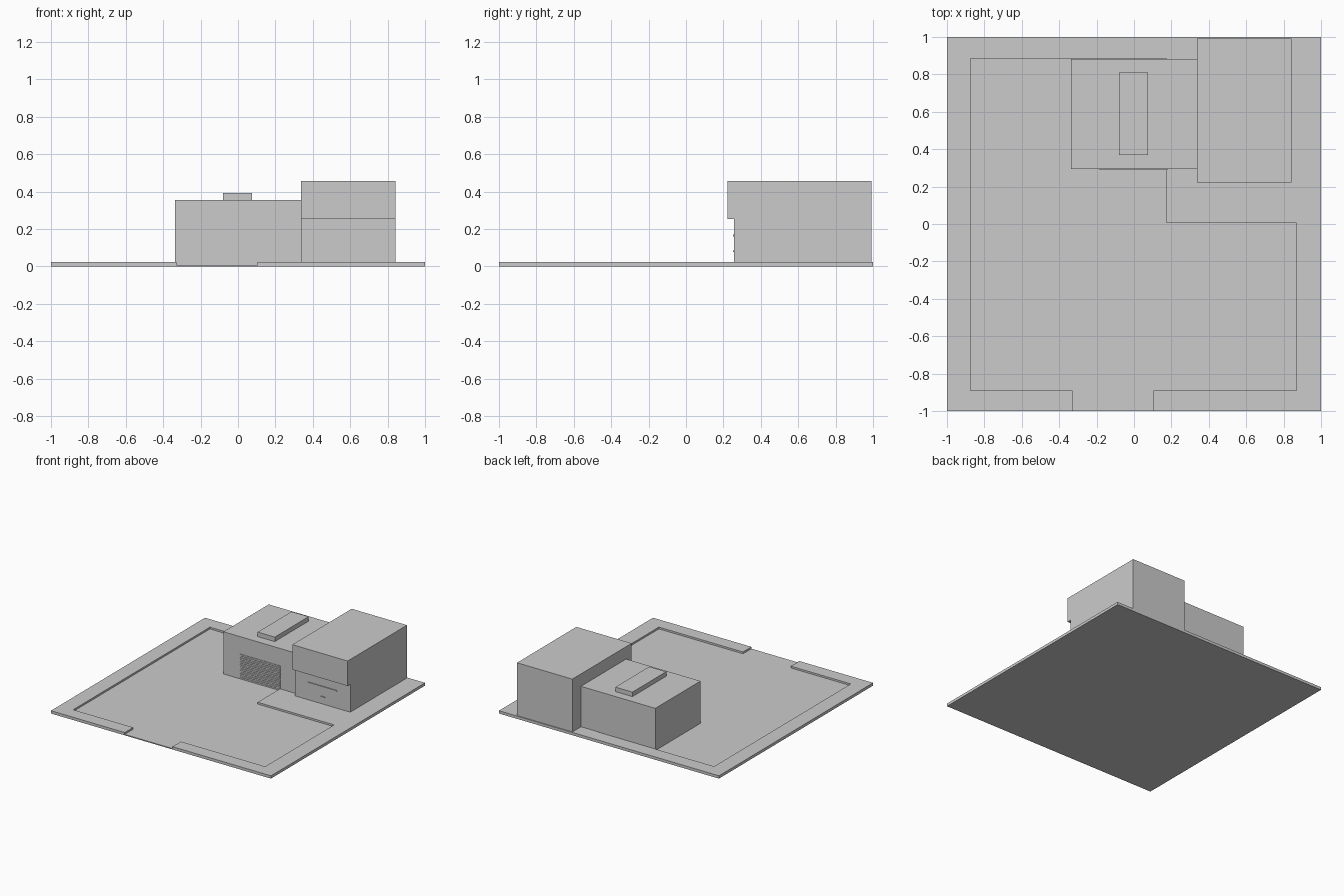
import bpy, bmesh
from mathutils import Vector

if "Cube" in bpy.data.objects:
    bpy.data.objects.remove(bpy.data.objects["Cube"])


def prism(name, outline, extrude):
    """Extrude a closed planar outline of 3D points along a vector."""
    bm = bmesh.new()
    face = bm.faces.new([bm.verts.new(p) for p in outline])
    res = bmesh.ops.extrude_face_region(bm, geom=[face], use_keep_orig=True)
    verts = [g for g in res["geom"] if isinstance(g, bmesh.types.BMVert)]
    bmesh.ops.translate(bm, verts=verts, vec=Vector(extrude))
    bmesh.ops.recalc_face_normals(bm, faces=bm.faces)
    mesh = bpy.data.meshes.new(name)
    bm.to_mesh(mesh)
    bm.free()
    obj = bpy.data.objects.new(name, mesh)
    bpy.context.collection.objects.link(obj)
    return obj


def box(name, x0, x1, y0, y1, z0, z1):
    rect = [(x0, y0, z0), (x1, y0, z0), (x1, y1, z0), (x0, y1, z0)]
    return prism(name, rect, (0, 0, z1 - z0))


FLOOR, KERB = 0.008, 0.023

# Yard slab, with the raised pavement around it and an entrance gap in front
box("yard_floor", -1, 1, -1, 1, 0, FLOOR)
pavement = [(-1, -1), (-0.33, -1), (-0.33, -0.89), (-0.875, -0.89),
            (-0.875, 0.885), (0.175, 0.885), (0.175, 0.005), (0.87, 0.005),
            (0.87, -0.89), (0.105, -0.89), (0.105, -1), (1, -1), (1, 1), (-1, 1)]
prism("pavement", [(x, y, FLOOR) for x, y in pavement], (0, 0, KERB - FLOOR))

# Garage block with its roof unit
box("garage", -0.338, 0.338, 0.294, 0.881, FLOOR, 0.355)
box("roof_unit", -0.08, 0.075, 0.37, 0.81, 0.355, 0.392)

# Slatted roller shutter on the garage front
slats, z_low, z_high = 14, 0.012, 0.217
pitch = (z_high - z_low) / slats
for i in range(slats):
    z = z_low + i * pitch
    box(f"shutter_slat_{i + 1}", -0.185, 0.18, 0.290, 0.295, z, z + pitch * 0.7)

# Office block with an overhanging upper storey
profile = [(0.257, KERB), (0.257, 0.252), (0.222, 0.252),
           (0.222, 0.457), (0.993, 0.457), (0.993, KERB)]
prism("office", [(0.338, y, z) for y, z in profile], (0.503, 0, 0))

# Thin ledge and small handle on the office front
box("front_ledge", 0.46, 0.72, 0.250, 0.258, 0.160, 0.170)
box("front_handle", 0.57, 0.61, 0.250, 0.258, 0.078, 0.086)
